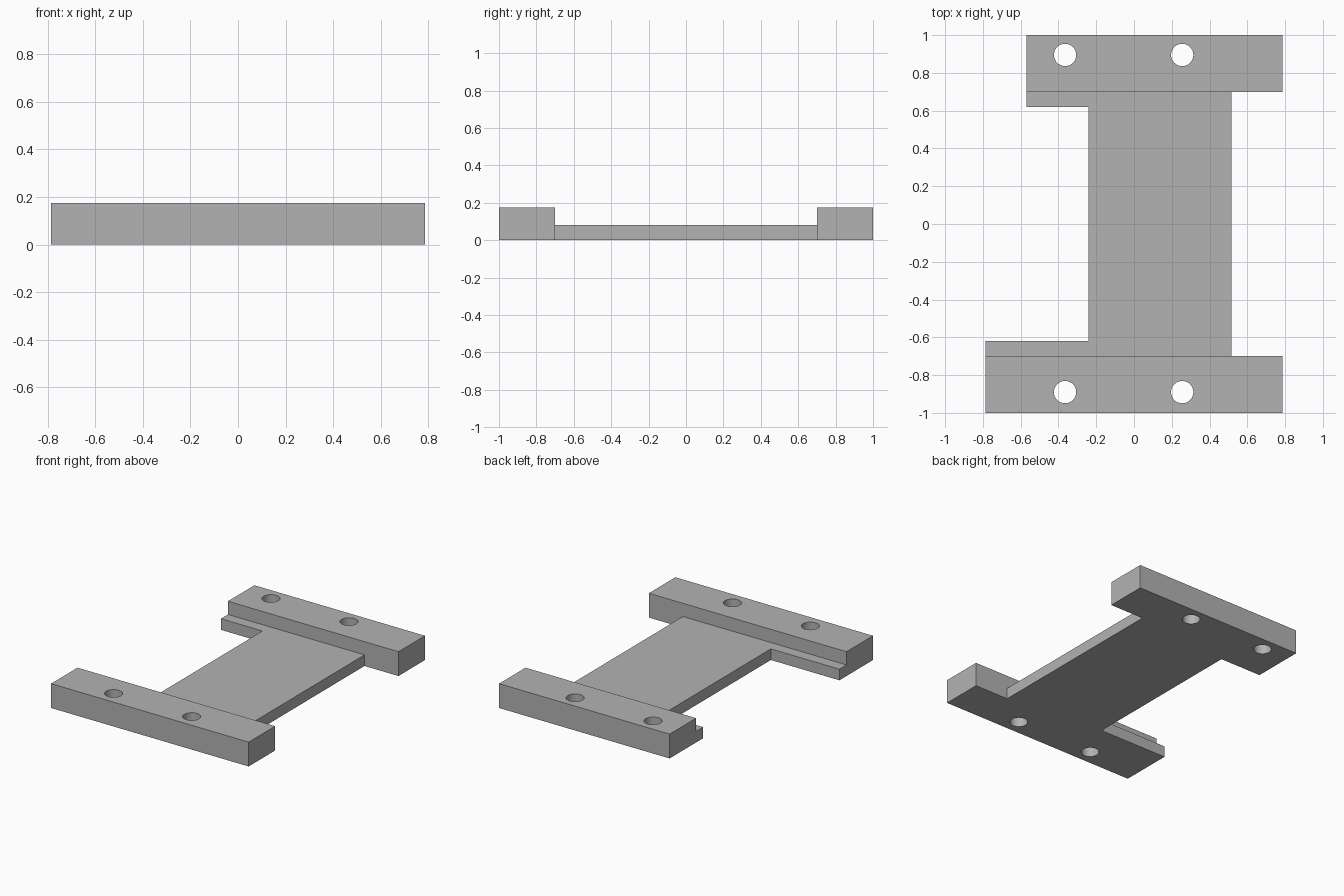
import bpy
import bmesh
from math import pi

cube = bpy.data.objects.get("Cube")
if cube:
    bpy.data.objects.remove(cube, do_unlink=True)

BAR_TOP = 0.175
WEB_TOP = 0.08
BAR_INNER = 0.70   # inner faces of the end bars
LEDGE_INNER = 0.62  # inner edges of the low ledges

grey = bpy.data.materials.new("plain_grey")
grey.use_nodes = True
colour = (0.45, 0.45, 0.45, 1)
grey.diffuse_color = colour
grey.node_tree.nodes["Principled BSDF"].inputs["Base Color"].default_value = colour


def extrude_outline(name, outline, height):
    """Solid plate standing on z = 0 from a counter-clockwise outline."""
    bm = bmesh.new()
    base = bm.faces.new([bm.verts.new((x, y, 0)) for x, y in outline])
    top = bmesh.ops.extrude_face_region(bm, geom=[base])["geom"]
    bmesh.ops.translate(bm, vec=(0, 0, height),
                        verts=[v for v in top if isinstance(v, bmesh.types.BMVert)])
    bmesh.ops.recalc_face_normals(bm, faces=bm.faces)
    mesh = bpy.data.meshes.new(name)
    bm.to_mesh(mesh)
    bm.free()
    mesh.materials.append(grey)
    obj = bpy.data.objects.new(name, mesh)
    bpy.context.collection.objects.link(obj)
    return obj


def drill(obj, x, y, radius=0.059):
    """Vertical through hole."""
    bpy.ops.mesh.primitive_cylinder_add(vertices=48, radius=radius, depth=1,
                                        location=(x, y, 0))
    cutter = bpy.context.object
    cutter.name = "hole_cutter"
    cutter.data.materials.append(grey)
    cutter.hide_render = True
    cutter.hide_set(True)
    cut = obj.modifiers.new("hole", 'BOOLEAN')
    cut.operation = 'DIFFERENCE'
    cut.solver = 'EXACT'
    cut.object = cutter


def end_bar(name, left, right, y0, y1, hole_y):
    bar = extrude_outline(name, [(left, y0), (right, y0), (right, y1), (left, y1)],
                          BAR_TOP)
    for x in (-0.365, 0.255):
        drill(bar, x, hole_y)

    # Apply the holes, then smooth only their walls
    bpy.context.view_layer.update()
    depsgraph = bpy.context.evaluated_depsgraph_get()
    mesh = bpy.data.meshes.new_from_object(bar.evaluated_get(depsgraph))
    cutters = [m.object for m in bar.modifiers]
    bar.modifiers.clear()
    bar.data = mesh
    for cutter in cutters:
        bpy.data.objects.remove(cutter, do_unlink=True)
    bpy.ops.object.select_all(action='DESELECT')
    bar.select_set(True)
    bpy.context.view_layer.objects.active = bar
    bpy.ops.object.shade_smooth_by_angle(angle=pi / 6)


# Raised end bars with two bolt holes each
end_bar("front_bar", -0.785, 0.785, -1, -BAR_INNER, -0.89)
end_bar("back_bar", -0.57, 0.785, BAR_INNER, 1, 0.895)

# Thin centre plate with a low ledge along each bar on the right side
extrude_outline("centre_plate", [
    (-0.785, -BAR_INNER), (0.515, -BAR_INNER), (0.515, BAR_INNER),
    (-0.57, BAR_INNER), (-0.57, LEDGE_INNER), (-0.24, LEDGE_INNER),
    (-0.24, -LEDGE_INNER), (-0.785, -LEDGE_INNER)], WEB_TOP)
